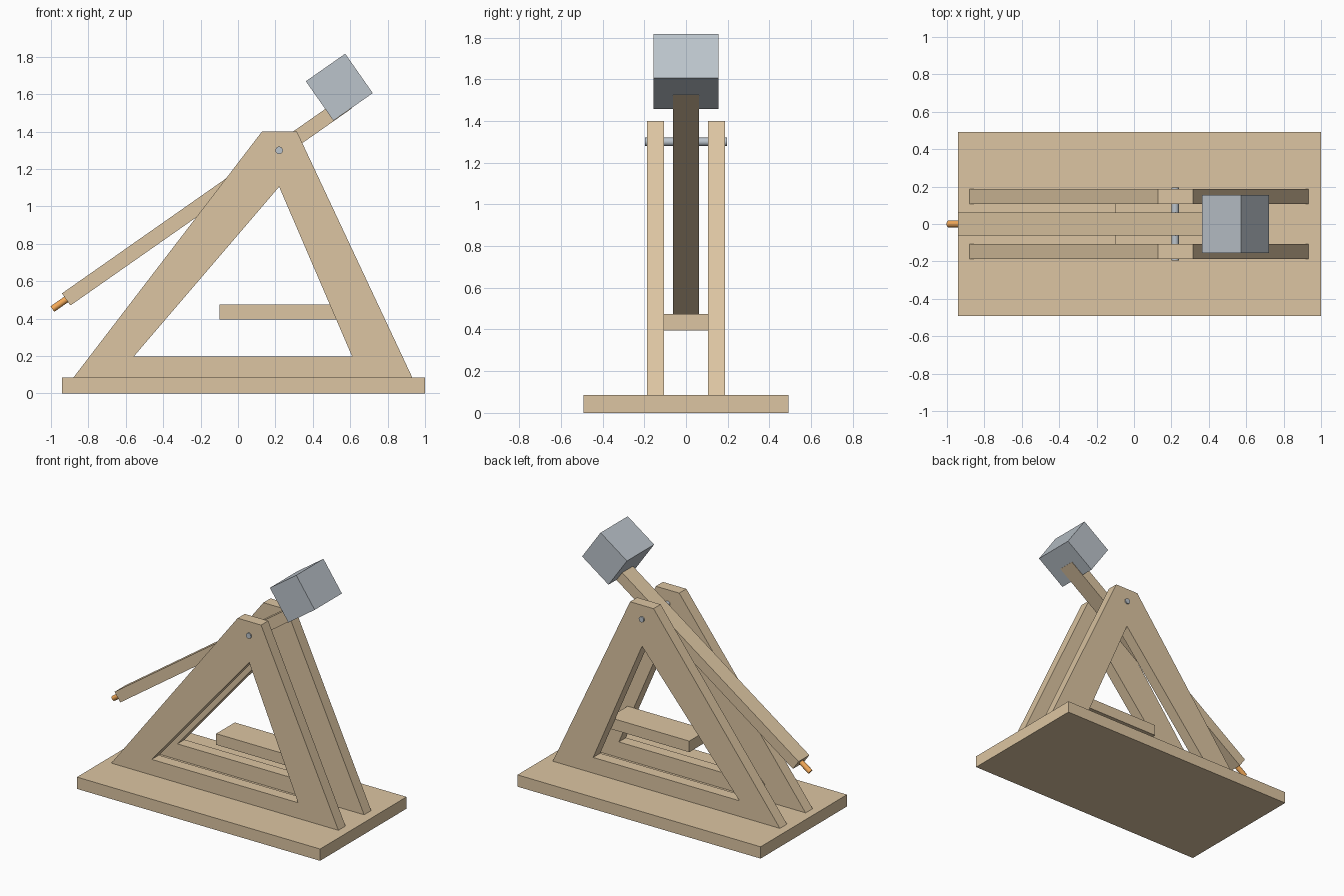
import bpy, bmesh
from math import radians, sin, cos, pi
from mathutils import Vector

if "Cube" in bpy.data.objects:
    bpy.data.objects.remove(bpy.data.objects["Cube"])

ANGLE = radians(35)
PIVOT = Vector((0.22, 0, 1.30))


def material(name, color):
    m = bpy.data.materials.new(name)
    m.diffuse_color = (*color, 1)
    m.use_nodes = True
    m.node_tree.nodes["Principled BSDF"].inputs["Base Color"].default_value = m.diffuse_color
    return m


WOOD = material("wood", (0.72, 0.56, 0.36))
METAL = material("metal", (0.50, 0.55, 0.60))
ORANGE = material("orange", (0.90, 0.40, 0.10))


def along_arm(t, n=0):
    """Point at distance t along the tilted arm and n above its centre line."""
    return PIVOT + Vector((t * cos(ANGLE) - n * sin(ANGLE), 0,
                           t * sin(ANGLE) + n * cos(ANGLE)))


def box(name, center, size, mat, tilt=0):
    bpy.ops.mesh.primitive_cube_add(size=1, location=center, rotation=(0, -tilt, 0))
    ob = bpy.context.object
    ob.name = name
    ob.scale = size
    ob.data.materials.append(mat)
    return ob


def rod(name, center, radius, length, rotation, mat):
    bpy.ops.mesh.primitive_cylinder_add(vertices=16, radius=radius, depth=length,
                                        location=center, rotation=rotation)
    ob = bpy.context.object
    ob.name = name
    ob.data.materials.append(mat)
    bpy.ops.object.shade_smooth_by_angle(angle=radians(35))
    return ob


# Base board
box("base_board", (0.03, 0, 0.0425), (1.94, 0.985, 0.085), WOOD)

# Pair of A-frames: one profile with a triangular opening, mirrored in y
outer = [(-0.88, 0.085), (0.128, 1.40), (0.315, 1.40), (0.932, 0.085)]
inner = [(-0.557, 0.198), (0.22, 1.105), (0.61, 0.198)]
bm = bmesh.new()
v = [bm.verts.new((x, -0.187, z)) for x, z in outer + inner]
for ids in ((0, 1, 5, 4), (1, 2, 5), (2, 3, 6, 5), (3, 0, 4, 6)):
    bm.faces.new([v[i] for i in ids])
ext = bmesh.ops.extrude_face_region(bm, geom=bm.faces[:], use_keep_orig=True)
bmesh.ops.translate(bm, vec=(0, 0.081, 0),
                    verts=[g for g in ext["geom"] if isinstance(g, bmesh.types.BMVert)])
bmesh.ops.recalc_face_normals(bm, faces=bm.faces[:])
mesh = bpy.data.meshes.new("side_frames")
bm.to_mesh(mesh)
bm.free()
mesh.materials.append(WOOD)
frames = bpy.data.objects.new("side_frames", mesh)
bpy.context.collection.objects.link(frames)
frames.modifiers.new("mirror", "MIRROR").use_axis = (False, True, False)

# Shelf between the frames
box("cross_shelf", (0.22, 0, 0.435), (0.64, 0.212, 0.08), WOOD)

# Axle through both frames and the arm
rod("axle", PIVOT, 0.02, 0.392, (pi / 2, 0, 0), METAL)

# Throwing arm, counterweight and release pin
box("throwing_arm", along_arm(-0.472), (1.836, 0.123, 0.079), WOOD, ANGLE)
box("counterweight", along_arm(0.457, 0.092), (0.257, 0.31, 0.257), METAL, ANGLE)
rod("release_pin", along_arm(-1.415), 0.018, 0.13, (0, pi / 2 - ANGLE, 0), ORANGE)
